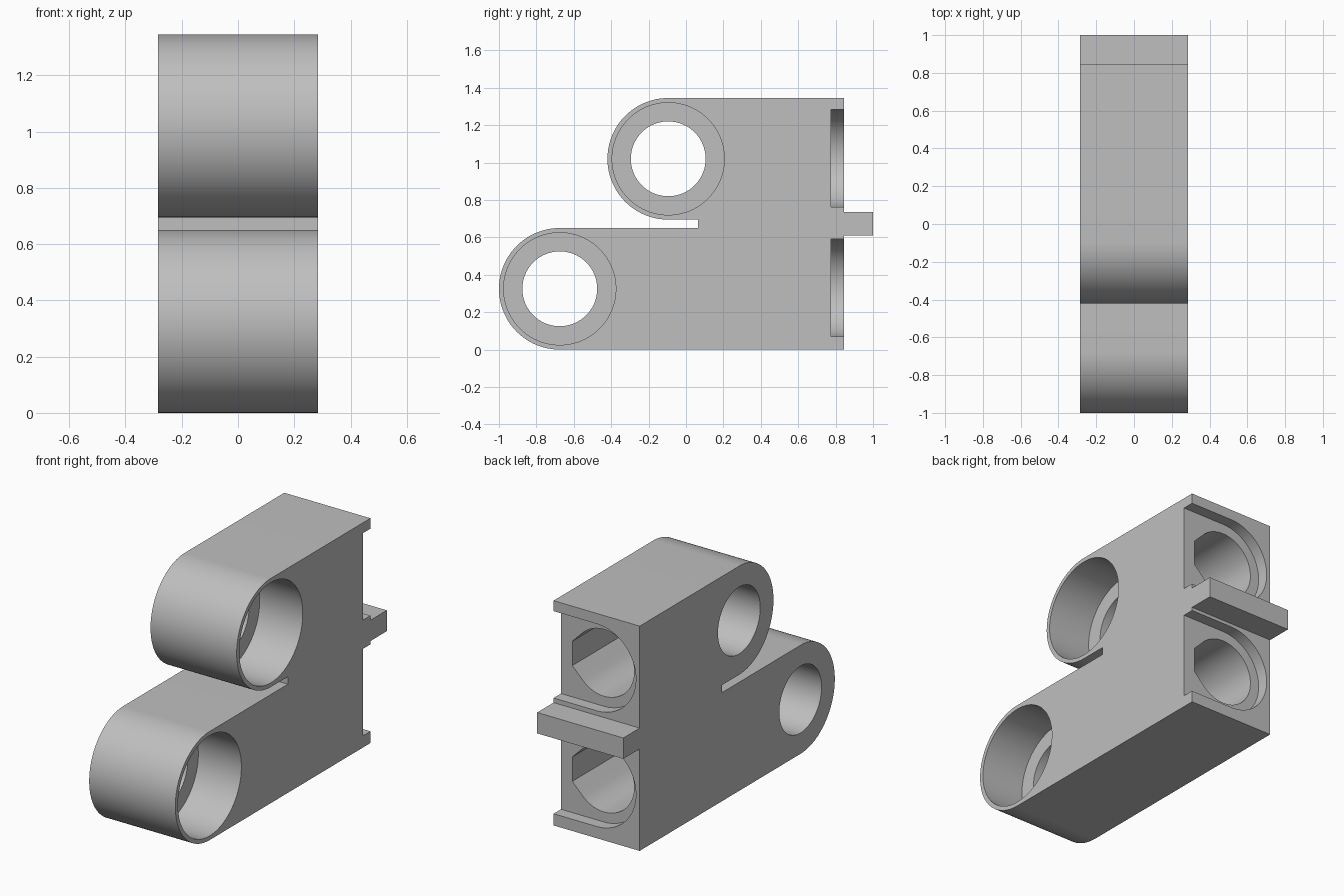
import bpy, bmesh, math
from mathutils import Vector

cube = bpy.data.objects.get("Cube")
if cube:
    bpy.data.objects.remove(cube, do_unlink=True)

grey = bpy.data.materials.new("plain grey")
grey.use_nodes = True
colour = (0.52, 0.52, 0.52, 1)
grey.diffuse_color = colour
grey.node_tree.nodes["Principled BSDF"].inputs["Base Color"].default_value = colour

HALF = 0.285                              # half the width
BACK = 0.845                              # rear face
FLOOR = 0.775                             # floor of the rear recesses
R = 0.325                                 # radius of the rounded lugs
LUGS = [(-0.675, R), (-0.095, 1.02)]      # lug centres (y, z)
SOCKETS = [0.33, 1.0225]                  # heights of the rear sockets


def arc(cx, cy, r, start, end, n=64):
    angles = [math.radians(start + (end - start) * i / n) for i in range(n + 1)]
    return [(cx + r * math.cos(a), cy + r * math.sin(a)) for a in angles]


def prism(name, outline, axis, lo, hi):
    """Extrude an outline: (y, z) along x, or (x, z) along y."""
    bm = bmesh.new()
    place = (lambda a, b: (lo, a, b)) if axis == "x" else (lambda a, b: (a, lo, b))
    face = bm.faces.new([bm.verts.new(place(a, b)) for a, b in outline])
    extruded = bmesh.ops.extrude_face_region(bm, geom=[face])["geom"]
    shift = Vector((hi - lo, 0, 0)) if axis == "x" else Vector((0, hi - lo, 0))
    bmesh.ops.translate(bm, vec=shift,
                        verts=[v for v in extruded if isinstance(v, bmesh.types.BMVert)])
    bmesh.ops.recalc_face_normals(bm, faces=bm.faces)
    mesh = bpy.data.meshes.new(name)
    bm.to_mesh(mesh)
    bm.free()
    mesh.materials.append(grey)
    obj = bpy.data.objects.new(name, mesh)
    bpy.context.collection.objects.link(obj)
    return obj


def circle(cx, cy, r):
    return arc(cx, cy, r, 0, 360, 96)[:-1]


# Body: two rounded lugs with a slot between them, and a rear tongue
(low_y, low_z), (up_y, up_z) = LUGS
outline = [(BACK, 0), (BACK, 0.61), (1, 0.61), (1, 0.735), (BACK, 0.735), (BACK, up_z + R)]
outline += arc(up_y, up_z, R, 90, 270)
outline += [(0.065, up_z - R), (0.065, low_z + R)]
outline += arc(low_y, low_z, R, 90, 270)
body = prism("hinge_body", outline, "x", -HALF, HALF)

cutters = []

# Stepped bores: wide from one side, narrow all the way through
for y, z in LUGS:
    cutters.append(prism("wide_bore_cutter", circle(y, z, 0.3), "x", 0, 0.4))
    cutters.append(prism("narrow_bore_cutter", circle(y, z, 0.2), "x", -0.4, 0.1))

# Rear sockets: shallow recess open to one side, with a deep teardrop hole
for z in SOCKETS:
    r = 0.26
    recess = [(0.4, z + r)] + arc(0, z, r, 90, 270) + [(0.4, z - r)]
    cutters.append(prism("recess_cutter", recess, "y", FLOOR, 0.9))
    tip = 0.21
    flat = 0.2 * math.sqrt(2) - tip
    hole = arc(0, z, 0.2, 45, 315) + [(tip, z - flat), (tip, z + flat)]
    cutters.append(prism("socket_cutter", hole, "y", 0.245, 0.8))

bpy.context.view_layer.objects.active = body
for cutter in cutters:
    mod = body.modifiers.new("cut", "BOOLEAN")
    mod.operation = "DIFFERENCE"
    mod.solver = "EXACT"
    mod.object = cutter
    bpy.ops.object.modifier_apply(modifier=mod.name)
    bpy.data.objects.remove(cutter, do_unlink=True)

# Smooth round walls, crisp edges
bpy.ops.object.select_all(action="DESELECT")
body.select_set(True)
bpy.ops.object.shade_smooth_by_angle(angle=math.radians(30))
